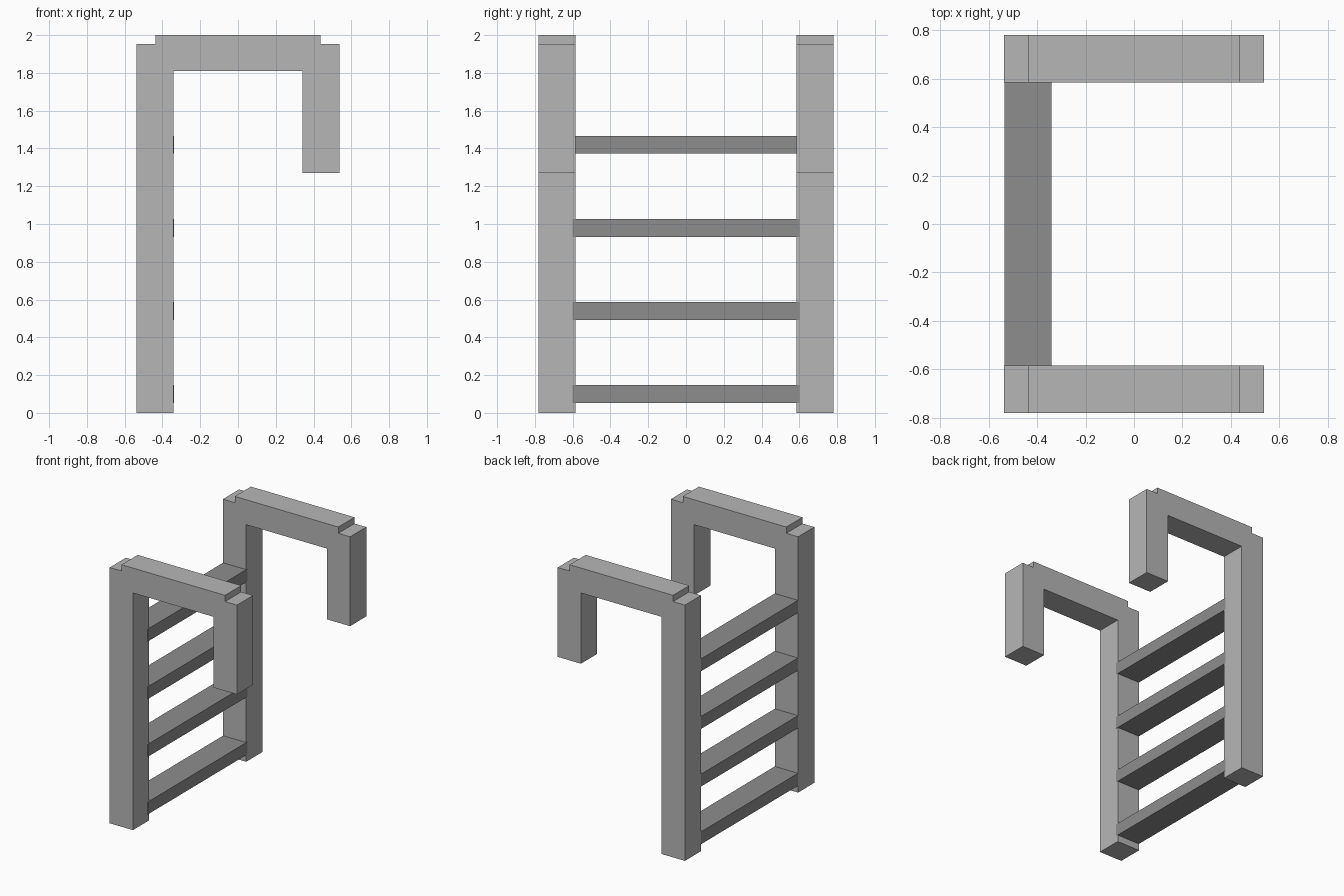
import bpy
import bmesh

cube = bpy.data.objects.get("Cube")
if cube:
    bpy.data.objects.remove(cube, do_unlink=True)


def make_material(name, value):
    mat = bpy.data.materials.new(name)
    mat.use_nodes = True
    colour = (value, value, value, 1)
    mat.diffuse_color = colour
    mat.node_tree.nodes["Principled BSDF"].inputs["Base Color"].default_value = colour
    return mat


def extrude_profile(name, outline, y0, y1, mat):
    """Extrude an x-z outline from y0 to y1."""
    bm = bmesh.new()
    face = bm.faces.new([bm.verts.new((x, y0, z)) for x, z in outline])
    result = bmesh.ops.extrude_face_region(bm, geom=[face])
    moved = [g for g in result["geom"] if isinstance(g, bmesh.types.BMVert)]
    bmesh.ops.translate(bm, verts=moved, vec=(0, y1 - y0, 0))
    bmesh.ops.recalc_face_normals(bm, faces=bm.faces)
    mesh = bpy.data.meshes.new(name)
    bm.to_mesh(mesh)
    bm.free()
    mesh.materials.append(mat)
    obj = bpy.data.objects.new(name, mesh)
    bpy.context.collection.objects.link(obj)
    return obj


rail_grey = make_material("light grey", 0.47)
rung_grey = make_material("dark grey", 0.27)

OUT, IN, STEP = 0.537, 0.341, 0.437
SHOULDER, BAR_BOTTOM, HOOK_END = 1.952, 1.81, 1.27

# Hooked side rails with stepped top corners
rail = [(-OUT, 0), (-IN, 0), (-IN, BAR_BOTTOM), (IN, BAR_BOTTOM),
        (IN, HOOK_END), (OUT, HOOK_END), (OUT, SHOULDER), (STEP, SHOULDER),
        (STEP, 2), (-STEP, 2), (-STEP, SHOULDER), (-OUT, SHOULDER)]
extrude_profile("front_rail", rail, -0.78, -0.585, rail_grey)
extrude_profile("back_rail", rail, 0.585, 0.78, rail_grey)

# Flat rungs, ends set into the rails
for i in range(4):
    low = 0.052 + 0.44 * i
    high = low + 0.095
    left, right = -OUT + 0.001, -IN + 0.001
    extrude_profile(f"rung_{i + 1}",
                    [(left, low), (right, low), (right, high), (left, high)],
                    -0.602, 0.602, rung_grey)
